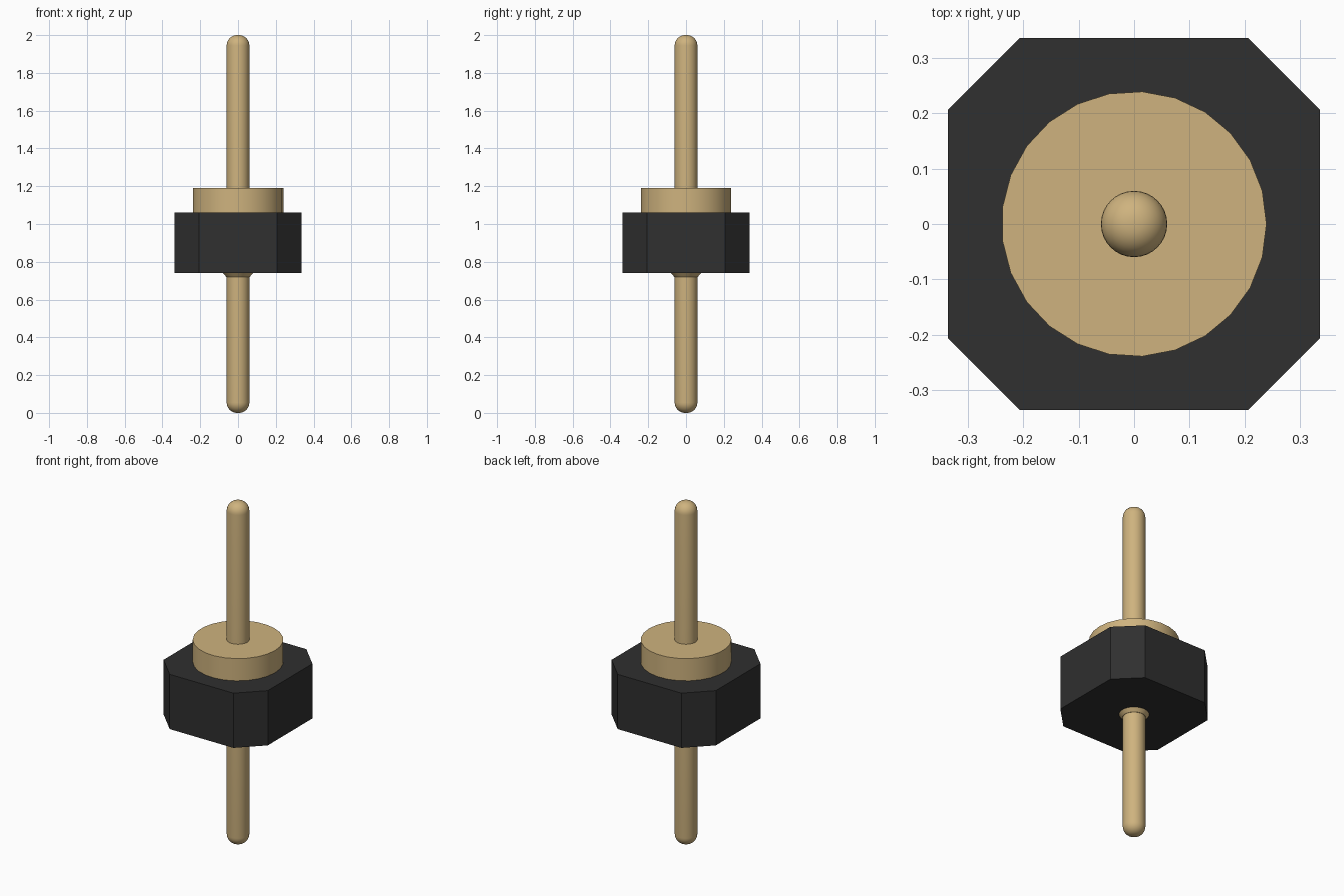
import bpy, bmesh, math

cube = bpy.data.objects.get("Cube")
if cube:
    bpy.data.objects.remove(cube, do_unlink=True)


def material(name, rgb):
    m = bpy.data.materials.new(name)
    m.use_nodes = True
    m.diffuse_color = (*rgb, 1)
    bsdf = next(n for n in m.node_tree.nodes if n.type == 'BSDF_PRINCIPLED')
    bsdf.inputs["Base Color"].default_value = (*rgb, 1)
    return m


brass = material("brass", (0.62, 0.45, 0.21))
black = material("black plastic", (0.029, 0.029, 0.029))


def finish(bm, name, mat, smooth):
    bmesh.ops.recalc_face_normals(bm, faces=bm.faces)
    me = bpy.data.meshes.new(name)
    bm.to_mesh(me)
    bm.free()
    me.materials.append(mat)
    ob = bpy.data.objects.new(name, me)
    bpy.context.collection.objects.link(ob)
    if smooth:
        bpy.ops.object.select_all(action='DESELECT')
        ob.select_set(True)
        bpy.context.view_layer.objects.active = ob
        bpy.ops.object.shade_smooth_by_angle(angle=math.radians(35))
    return ob


def lathe(name, profile, sides, mat):
    """Stack of rings from (radius, z) pairs, capped at both ends."""
    bm = bmesh.new()
    rings = []
    for r, z in profile:
        rings.append([bm.verts.new((r * math.cos(a), r * math.sin(a), z))
                      for a in (math.tau * i / sides for i in range(sides))])
    for lo, hi in zip(rings, rings[1:]):
        for i in range(sides):
            j = (i + 1) % sides
            bm.faces.new((lo[i], lo[j], hi[j], hi[i]))
    bm.faces.new(rings[0][::-1])
    bm.faces.new(rings[-1])
    return finish(bm, name, mat, True)


# Long pin with rounded ends
R, F, STEPS = 0.06, 0.055, 8
low_end = []
for k in range(STEPS + 1):
    a = math.pi / 2 * k / STEPS
    low_end.append((R - F + F * math.sin(a), F - F * math.cos(a)))
lathe("pin", low_end + [(r, 2 - z) for r, z in reversed(low_end)], 32, brass)

# Wide collar on top of the body and small tapered ring beneath it
lathe("collar", [(0.24, 1.04), (0.24, 1.19)], 25, brass)
lathe("lower_ring", [(0.062, 0.72), (0.08, 0.74), (0.08, 0.76)], 32, brass)

# Square body with cut corners
W, C = 0.337, 0.206
outline = [(W, -C), (W, C), (C, W), (-C, W), (-W, C), (-W, -C), (-C, -W), (C, -W)]
bm = bmesh.new()
base = bm.faces.new([bm.verts.new((x, y, 0.74)) for x, y in outline])
top = bmesh.ops.extrude_face_region(bm, geom=[base], use_keep_orig=True)
bmesh.ops.translate(bm, vec=(0, 0, 0.32),
                    verts=[v for v in top["geom"] if isinstance(v, bmesh.types.BMVert)])
finish(bm, "body", black, False)
